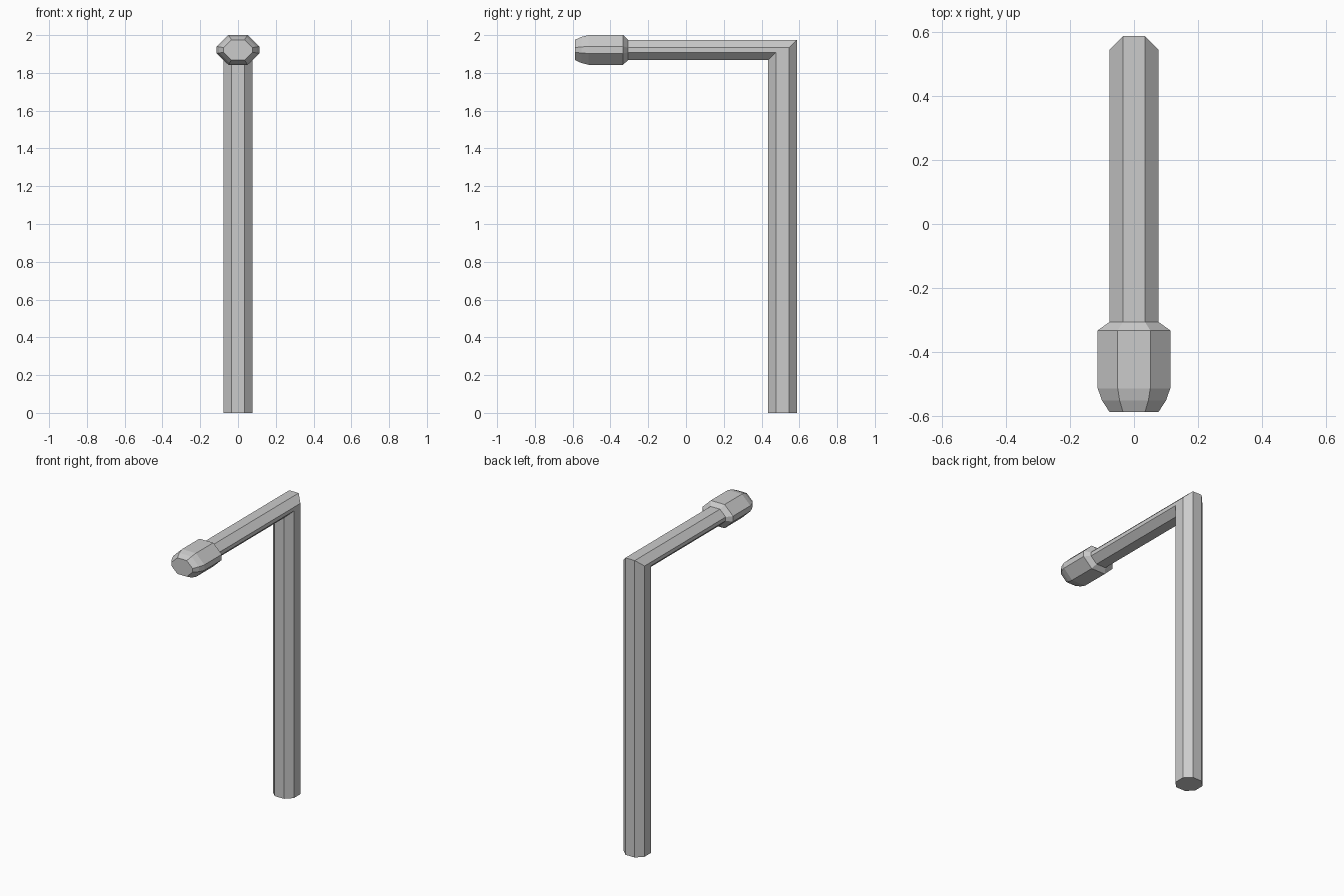
import bpy
import bmesh

if "Cube" in bpy.data.objects:
    bpy.data.objects.remove(bpy.data.objects["Cube"])

POST_Y = 0.511     # centre line of the upright
ARM_Z = 1.9215     # centre line of the arm
W, C = 0.077, 0.0345     # octagon half width and half length of its flats
V, VC = 0.0535, 0.0125   # same, squashed vertically along the arm

# Octagon signs/lengths, counter-clockwise: (x, u, v) with v the squashed u
OCT = [(W, -C, -VC), (W, C, VC), (C, W, V), (-C, W, V),
       (-W, C, VC), (-W, -C, -VC), (-C, -W, -V), (C, -W, -V)]


def arm_ring(y, s=1.0):
    return [(x * s, y, ARM_Z + v * s) for x, u, v in OCT]


def loft(name, rings, cap_start, cap_end):
    bm = bmesh.new()
    loops = [[bm.verts.new(p) for p in ring] for ring in rings]
    for a, b in zip(loops, loops[1:]):
        for i in range(8):
            j = (i + 1) % 8
            bm.faces.new((a[i], a[j], b[j], b[i]))
    if cap_start:
        bm.faces.new(loops[0][::-1])
    if cap_end:
        bm.faces.new(loops[-1])
    mesh = bpy.data.meshes.new(name)
    bm.to_mesh(mesh)
    bm.free()
    obj = bpy.data.objects.new(name, mesh)
    bpy.context.collection.objects.link(obj)
    return obj


# Bent pole: upright, mitred corner, horizontal arm
base = [(x, POST_Y + u, 0) for x, u, v in OCT]
mitre = [(x, POST_Y + u, ARM_Z + v) for x, u, v in OCT]
loft("pole", [base, mitre, arm_ring(-0.307)], True, False)

# Lamp head: flares out of the arm, then tapers to a flat front
head = [(-0.307, 1.0), (-0.333, 1.475), (-0.515, 1.475), (-0.553, 1.3), (-0.588, 1.0)]
loft("lamp_head", [arm_ring(y, s) for y, s in head], False, True)
